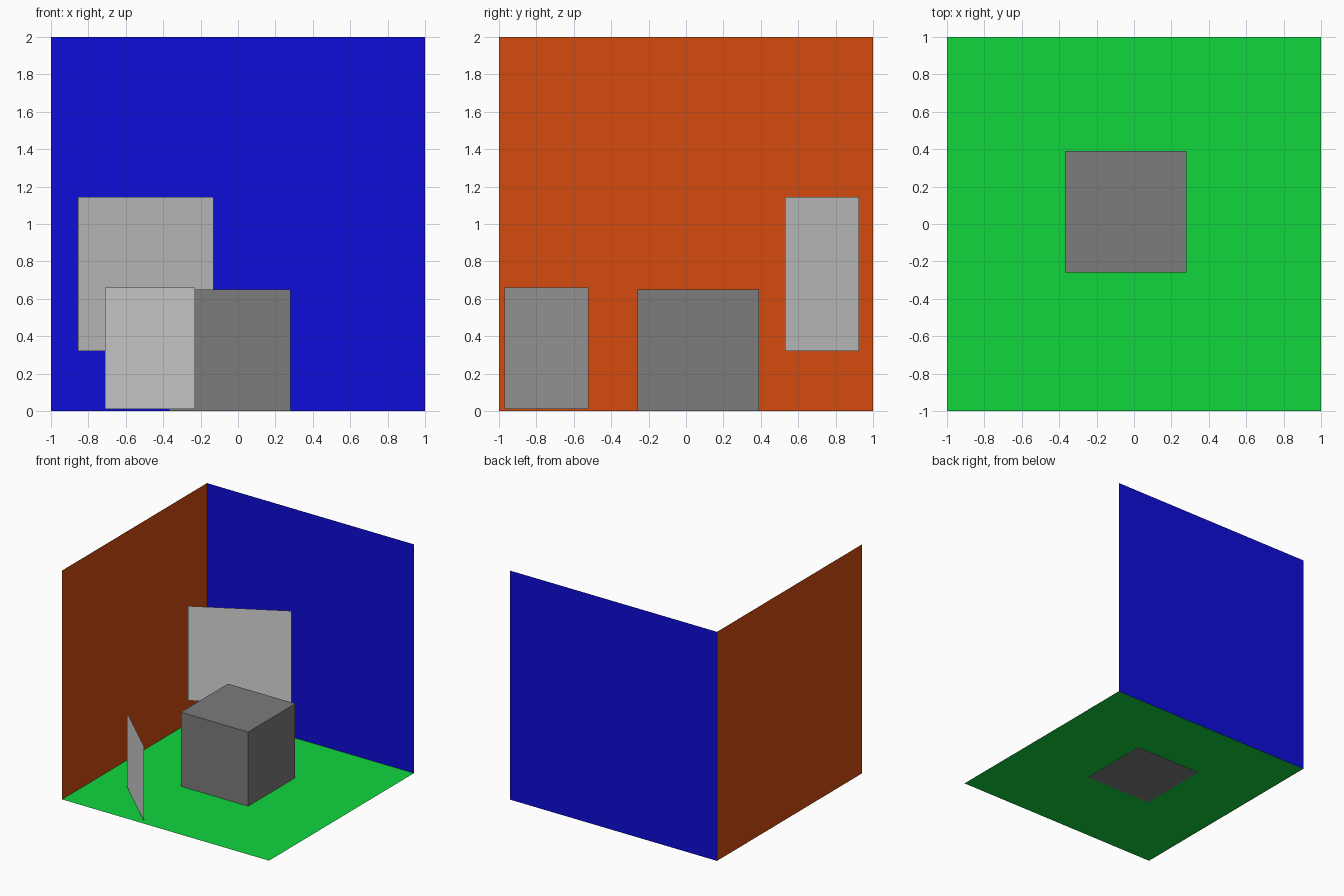
import bpy

if "Cube" in bpy.data.objects:
    bpy.data.objects.remove(bpy.data.objects["Cube"])


def material(name, rgb):
    mat = bpy.data.materials.new(name)
    mat.diffuse_color = (*rgb, 1.0)
    mat.use_nodes = True
    mat.node_tree.nodes["Principled BSDF"].inputs["Base Color"].default_value = mat.diffuse_color
    return mat


def mesh_object(name, verts, faces, mat):
    mesh = bpy.data.meshes.new(name)
    mesh.from_pydata(verts, [], faces)
    mesh.materials.append(mat)
    obj = bpy.data.objects.new(name, mesh)
    bpy.context.collection.objects.link(obj)
    return obj


def upright_sheet(name, start, end, z0, z1, mat):
    """Vertical single-sided sheet standing on the line from start to end."""
    verts = [(*start, z0), (*end, z0), (*end, z1), (*start, z1)]
    return mesh_object(name, verts, [(0, 1, 2, 3)], mat)


orange = material("orange", (0.66, 0.07, 0.0045))
blue = material("blue", (0.004, 0.004, 0.69))
green = material("green", (0.005, 0.67, 0.048))
dark_grey = material("dark grey", (0.20, 0.20, 0.20))
light_grey = material("light grey", (0.67, 0.67, 0.67))

# Room: floor, back wall and left wall
mesh_object("floor", [(-1, -1, 0.002), (1, -1, 0.002), (1, 1, 0.002), (-1, 1, 0.002)],
            [(0, 1, 2, 3)], green)
upright_sheet("back_wall", (-1, 1), (1, 1), 0, 2, blue)
upright_sheet("left_wall", (-1, -1), (-1, 1), 0, 2, orange)

# Box on the floor, its base just showing below the floor sheet
bpy.ops.mesh.primitive_cube_add(size=1, location=(-0.045, 0.065, 0.325))
box = bpy.context.object
box.name = "box"
box.scale = (0.65, 0.65, 0.65)
bpy.ops.object.transform_apply(location=False, rotation=False, scale=True)
box.data.materials.append(dark_grey)

# Two free-standing angled panels
upright_sheet("rear_panel", (-0.855, 0.53), (-0.13, 0.925), 0.32, 1.145, light_grey)
upright_sheet("front_panel", (-0.71, -0.52), (-0.23, -0.97), 0.01, 0.66, light_grey)
